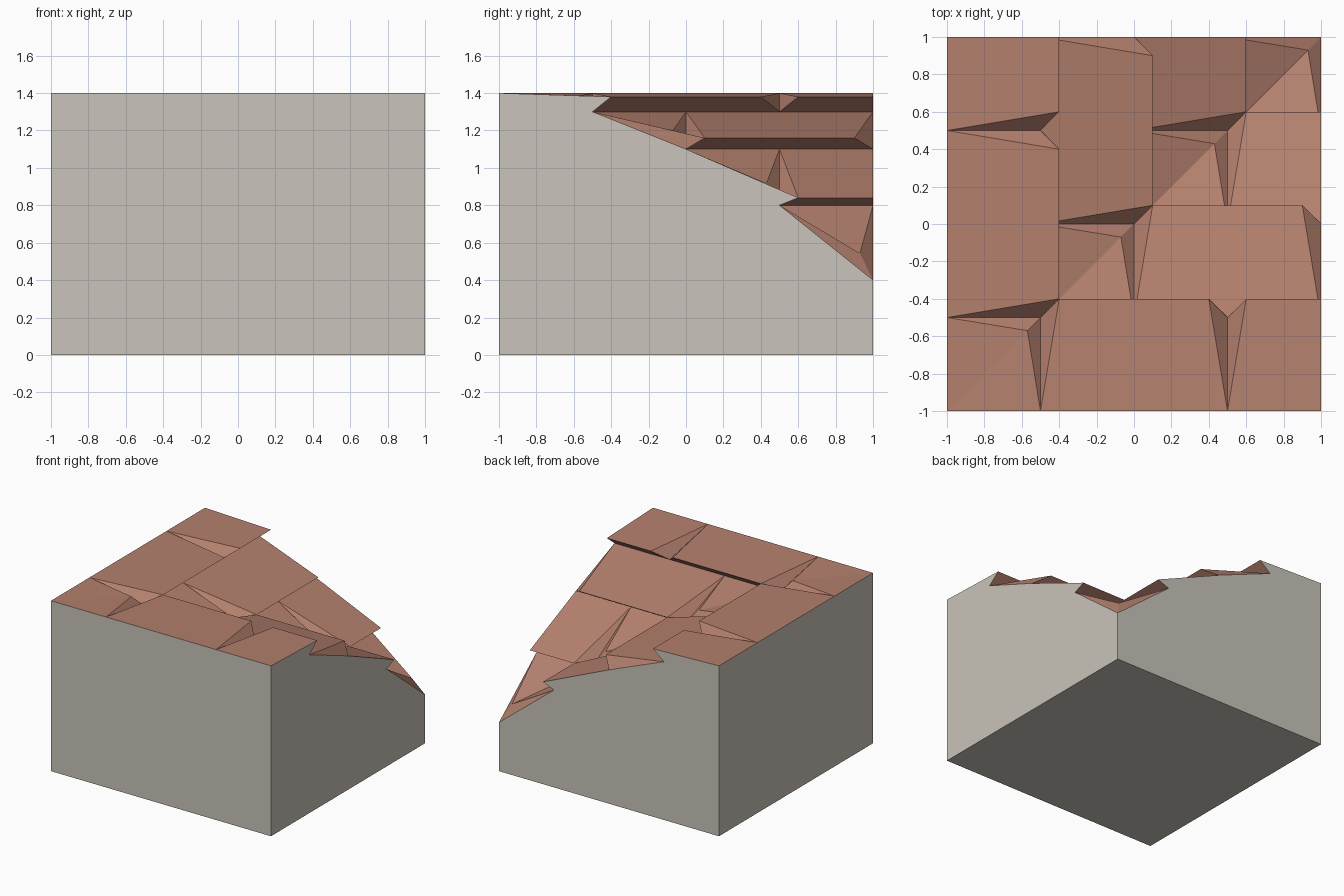
import bpy, bmesh

if "Cube" in bpy.data.objects:
    bpy.data.objects.remove(bpy.data.objects["Cube"])


def material(name, rgb):
    m = bpy.data.materials.new(name)
    m.diffuse_color = (*rgb, 1)
    m.use_nodes = True
    m.node_tree.nodes["Principled BSDF"].inputs["Base Color"].default_value = m.diffuse_color
    return m


def build(name, faces, mat):
    bm = bmesh.new()
    for f in faces:
        bm.faces.new([bm.verts.new(p) for p in f])
    bmesh.ops.remove_doubles(bm, verts=bm.verts, dist=0.0005)
    me = bpy.data.meshes.new(name)
    bm.to_mesh(me)
    bm.free()
    me.materials.append(mat)
    ob = bpy.data.objects.new(name, me)
    bpy.context.collection.objects.link(ob)
    return ob


def with_mirror(faces):
    # the block is symmetric about the diagonal x = y
    return faces + [[(y, x, z) for x, y, z in reversed(f)] for f in faces]


terracotta = material("terracotta", (0.456, 0.216, 0.156))
stone = material("warm grey stone", (0.585, 0.550, 0.495))

# each row: start, back height, front height, lip height, corner tip height
ROWS = [(-1.0, 1.4, 1.3, 1.38, 1.386),
        (-0.5, 1.3, 1.1, 1.16, 1.20),
        (0.0, 1.1, 0.8, 0.84, 0.918),
        (0.5, 0.8, 0.4, 0.42, 0.543)]

shingles = []
for s, zb, zf, zl, zt in ROWS:
    e = s + 0.5
    # half of the corner shingle in the valley
    tip, q = (e - 0.07, e - 0.07, zt), (e, s, zb)
    shingles += [[(s, s, zb), q, tip], [tip, q, (e, e, zf)]]
    # full shingles running out to the edge of the block
    x0 = e
    while x0 < 0.99:
        x1 = min(x0 + 1, 1)
        cut = x0 + 1 > 1.01
        p0, p1 = (x0, s, zb), (x1, s, zb)
        a, b = (x0, e, zf), (x1, e, zf)
        tl = (x0 + 0.1, e + 0.1, zl)
        tr = (x1 if cut else x1 - 0.1, e + 0.1, zl)
        shingles += [[p0, p1, tr, tl], [tl, tr, b, a], [p0, tl, a]]
        if not cut:
            shingles.append([tr, p1, b])
        x0 += 1
build("roof_shingles", with_mirror(shingles), terracotta)

# stepped side wall follows the cut ends of the shingles
profile = [(-1, 0), (1, 0), (1, 0.4), (0.5, 0.8), (0.6, 0.84), (0, 1.1),
           (-0.5, 1.3), (-0.4, 1.38), (-1, 1.4)]
side = [(1, y, z) for y, z in profile]
front = [(-1, -1, 0), (1, -1, 0), (1, -1, 1.4), (-1, -1, 1.4)]
bottom = [(-1, -1, 0), (-1, 1, 0), (1, 1, 0), (1, -1, 0)]
build("wall_block", with_mirror([side, front]) + [bottom], stone)
